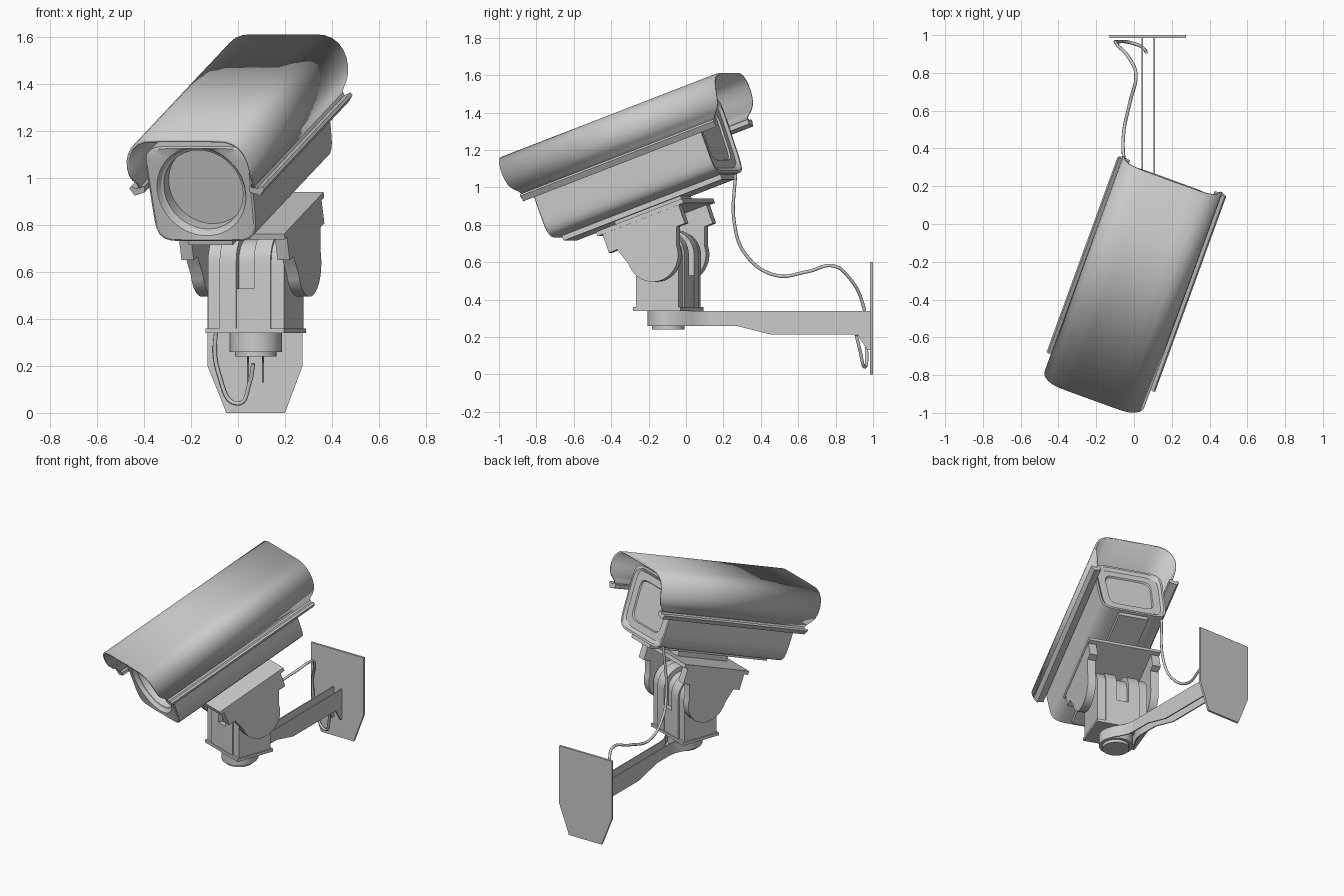
import bpy, bmesh, math
from mathutils import Matrix, Vector

if "Cube" in bpy.data.objects:
    bpy.data.objects.remove(bpy.data.objects["Cube"])

R = math.radians
WORLD = Matrix()
PAN = Matrix.Translation((0.075, -0.095, 0)) @ Matrix.Rotation(R(-20), 4, 'Z')
TILT = PAN @ Matrix.Translation((0, 0, 0.64)) @ Matrix.Rotation(R(20), 4, 'X')


def finish(name, bm, frame):
    bmesh.ops.recalc_face_normals(bm, faces=bm.faces)
    me = bpy.data.meshes.new(name)
    bm.to_mesh(me)
    bm.free()
    ob = bpy.data.objects.new(name, me)
    ob.matrix_world = frame
    bpy.context.collection.objects.link(ob)
    return ob


def loft(name, rings, frame, closed=True, caps=True):
    bm = bmesh.new()
    vs = [[bm.verts.new(p) for p in ring] for ring in rings]
    n = len(vs[0])
    for a, b in zip(vs, vs[1:]):
        for i in range(n if closed else n - 1):
            j = (i + 1) % n
            bm.faces.new((a[i], a[j], b[j], b[i]))
    if caps:
        bm.faces.new(vs[0])
        bm.faces.new(vs[-1])
    return finish(name, bm, frame)


def prism(name, pts, axis, lo, hi, frame):
    put = {'x': lambda p, h: (h, p[0], p[1]),
           'y': lambda p, h: (p[0], h, p[1]),
           'z': lambda p, h: (p[0], p[1], h)}[axis]
    return loft(name, [[put(p, h) for p in pts] for h in (lo, hi)], frame)


def box(name, x, y, z, frame):
    return prism(name, [(x[0], y[0]), (x[1], y[0]), (x[1], y[1]), (x[0], y[1])],
                 'z', z[0], z[1], frame)


def circle(r, n=40):
    return [(r * math.cos(2 * math.pi * i / n), r * math.sin(2 * math.pi * i / n)) for i in range(n)]


def arc(cx, cy, r, a0, a1, n=16):
    return [(cx + r * math.cos(R(a0 + (a1 - a0) * i / n)),
             cy + r * math.sin(R(a0 + (a1 - a0) * i / n))) for i in range(n + 1)]


# wall plate
prism("wall_plate", [(-0.13, 0.6), (-0.13, 0.2), (-0.05, 0), (0.2, 0), (0.275, 0.2), (0.275, 0.6)],
      'y', 0.985, 1.0, WORLD)

# bracket arm: two webs that flare out around the pan collar
web = [(0.12, 0.26), (0.27, 0.26), (0.45, 0.215), (0.915, 0.215), (0.97, 0.13),
       (0.987, 0.13), (0.987, 0.34), (0.12, 0.34)]
for side, s in (("left", -1), ("right", 1)):
    x0, x1 = sorted((0.075 + s * 0.028, 0.075 + s * 0.036))
    prism("arm_web_" + side, web, 'x', x0, x1, WORLD)
    flare = [(0.036, 0.12), (0.042, 0.08), (0.062, 0.035), (0.09, -0.01), (0.108, -0.06), (0.112, -0.1)]
    outline = flare + [(a - 0.008, b) for a, b in reversed(flare)]
    prism("arm_flare_" + side, [(0.075 + s * a, b) for a, b in outline], 'z', 0.26, 0.34, WORLD)

# pan collar and base plate
prism("pan_collar", circle(0.11), 'z', 0.26, 0.345, PAN)
prism("pan_collar_cap", circle(0.088), 'z', 0.24, 0.26, PAN)
box("pan_base", (-0.178, 0.178), (-0.136, 0.136), (0.34, 0.36), PAN)


# round-topped slabs of the pan head
def slab(name, d, lo, hi):
    prism(name, [(-d, 0.355), (d, 0.355)] + arc(0, 0.64, d, 0, 180, 20), 'x', lo, hi, PAN)


slab("head_core", 0.1, -0.06, 0.06)
box("head_sill", (-0.05, 0.05), (-0.13, 0.13), (0.355, 0.53), PAN)
for side, s in (("left", -1), ("right", 1)):
    slab("head_rib_" + side, 0.132, *sorted((s * 0.04, s * 0.115)))
    slab("head_cheek_" + side, 0.122, *sorted((s * 0.11, s * 0.172)))
    # tilt ears
    ear = [(-0.23, 0.205), (-0.23, 0.095), (-0.18, 0.095)] + arc(0, 0, 0.145, 180, 360, 24) + \
          [(0.18, 0.095), (0.23, 0.095), (0.23, 0.205)]
    prism("tilt_ear_" + side, ear, 'x', *sorted((s * 0.19, s * 0.245)), TILT)
prism("tilt_axle", circle(0.07, 24), 'x', -0.2, 0.2, TILT)

# tilt platform and mounting rail
box("tilt_platform", (-0.247, 0.247), (-0.26, 0.26), (0.2, 0.225), TILT)
box("platform_spacer", (-0.08, 0.08), (-0.2, 0.2), (0.22, 0.265), TILT)
box("housing_rail", (-0.1, 0.1), (-0.5, 0.46), (0.262, 0.3), TILT)

# housing: rounded box with recessed round window and inset rear panel
N = 64
CZ = 0.505


def rounded(a, b, v, n=7):
    out = []
    for i in range(N):
        t = 2 * math.pi * (i + 0.5) / N
        c, s = math.cos(t), math.sin(t)
        k = (abs(c) ** n + abs(s) ** n) ** (-1 / n)
        out.append((a * k * c * (1 + 0.03 * k * s), v, CZ + b * k * s))
    return out


def ring(r, v):
    return [(r * math.cos(2 * math.pi * (i + 0.5) / N), v,
             CZ + 0.01 + r * math.sin(2 * math.pi * (i + 0.5) / N)) for i in range(N)]


loft("housing", [rounded(0.15, 0.13, 0.455), rounded(0.155, 0.135, 0.465), rounded(0.205, 0.18, 0.465),
                 rounded(0.22, 0.2, 0.48), rounded(0.233, 0.215, 0.48), rounded(0.233, 0.215, -0.53),
                 rounded(0.225, 0.207, -0.535), ring(0.2, -0.53), ring(0.188, -0.51),
                 ring(0.178, -0.505), ring(0.178, -0.44)], TILT)

# sun hood
half = [(0.12, 0.79, 0.655), (0.18, 0.788, 0.655), (0.215, 0.776, 0.654), (0.242, 0.755, 0.652),
        (0.26, 0.727, 0.65), (0.271, 0.695, 0.647), (0.275, 0.66, 0.642), (0.274, 0.625, 0.633),
        (0.269, 0.598, 0.615), (0.262, 0.575, 0.59), (0.255, 0.55, 0.58)]
section = [(-u, w, e) for u, w, e in reversed(half)] + half
hood = loft("sun_hood", [[(u, k * e, w) for u, w, e in section] for k in (-1, 1)],
            TILT, closed=False, caps=False)
mod = hood.modifiers.new("thickness", 'SOLIDIFY')
mod.thickness = 0.012
mod.offset = 0

# hood side flanges
for side, s in (("left", -1), ("right", 1)):
    lip = [(0.238, 0.555), (0.262, 0.56), (0.27, 0.545), (0.298, 0.556), (0.306, 0.545),
           (0.285, 0.515), (0.238, 0.53)]
    prism("hood_flange_" + side, [(s * u, w) for u, w in lip], 'y', -0.58, 0.59, TILT)

# cable
path = [(-0.01, 0.265, 1.09), (-0.03, 0.26, 0.8), (-0.05, 0.32, 0.64), (-0.055, 0.48, 0.53),
        (-0.02, 0.65, 0.55), (0.01, 0.79, 0.58), (-0.02, 0.87, 0.52), (-0.09, 0.95, 0.36),
        (-0.08, 0.965, 0.16), (0.0, 0.955, 0.04), (0.05, 0.93, 0.13), (0.065, 0.91, 0.21)]
cu = bpy.data.curves.new("cable", 'CURVE')
cu.dimensions = '3D'
cu.bevel_depth = 0.009
cu.bevel_resolution = 2
cu.use_fill_caps = True
sp = cu.splines.new('BEZIER')
sp.bezier_points.add(len(path) - 1)
for bp, p in zip(sp.bezier_points, path):
    bp.co = p
    bp.handle_left_type = bp.handle_right_type = 'AUTO'
bpy.context.collection.objects.link(bpy.data.objects.new("cable", cu))

# smooth shading with sharp edges kept
meshes = [o for o in bpy.context.collection.objects if o.type == 'MESH']
for o in meshes:
    o.select_set(True)
bpy.context.view_layer.objects.active = meshes[0]
bpy.ops.object.shade_smooth_by_angle(angle=R(30))
